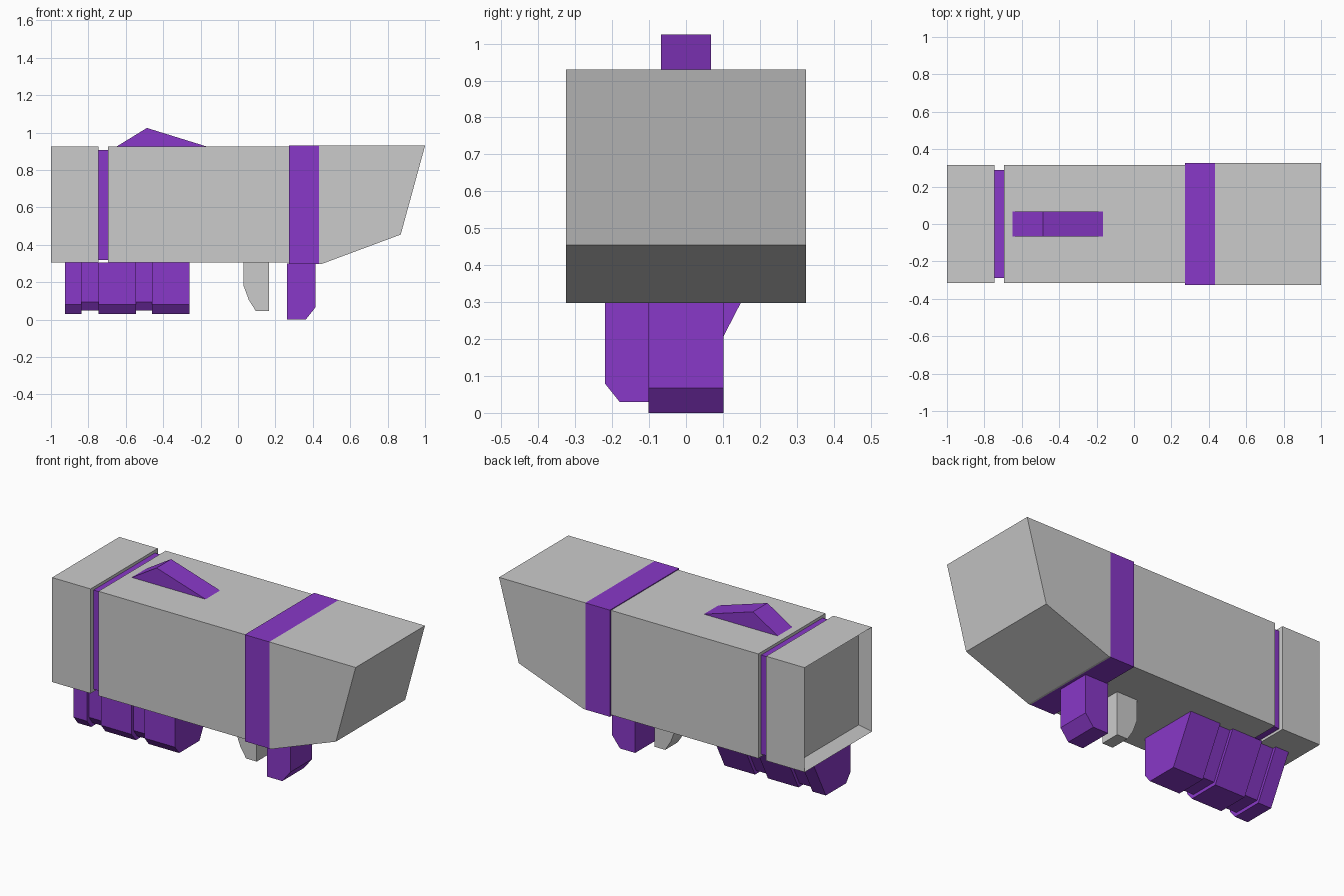
import bpy
import bmesh
from mathutils import Vector

if "Cube" in bpy.data.objects:
    bpy.data.objects.remove(bpy.data.objects["Cube"])

purple = bpy.data.materials.new("purple")
purple.diffuse_color = (0.25, 0.04, 0.58, 1)
purple.use_nodes = True
purple.node_tree.nodes["Principled BSDF"].inputs["Base Color"].default_value = purple.diffuse_color


def prism(name, profile, lo, hi, axis="y", mat=None):
    """Extrude a 2D profile: (x, z) along y, or (y, z) along x."""
    bm = bmesh.new()
    place = (lambda a, b: (a, lo, b)) if axis == "y" else (lambda a, b: (lo, a, b))
    face = bm.faces.new([bm.verts.new(place(a, b)) for a, b in profile])
    ext = bmesh.ops.extrude_face_region(bm, geom=[face])
    step = Vector((0, hi - lo, 0)) if axis == "y" else Vector((hi - lo, 0, 0))
    moved = [g for g in ext["geom"] if isinstance(g, bmesh.types.BMVert)]
    bmesh.ops.translate(bm, verts=moved, vec=step)
    bmesh.ops.recalc_face_normals(bm, faces=bm.faces[:])
    mesh = bpy.data.meshes.new(name)
    bm.to_mesh(mesh)
    bm.free()
    obj = bpy.data.objects.new(name, mesh)
    bpy.context.collection.objects.link(obj)
    if mat:
        mesh.materials.append(mat)
    return obj


def box(name, x0, x1, half_y, z0, z1, mat=None):
    return prism(name, [(x0, z0), (x1, z0), (x1, z1), (x0, z1)], -half_y, half_y, "y", mat)


# Rear block with a shallow framed recess in its end
rear = box("rear_block", -1.0, -0.747, 0.315, 0.305, 0.925)
bm = bmesh.new()
bm.from_mesh(rear.data)
end = min(bm.faces, key=lambda f: f.calc_center_median().x)
bmesh.ops.inset_region(bm, faces=[end], thickness=0.055)
bmesh.ops.translate(bm, verts=end.verts[:], vec=(0.06, 0, 0))
bm.to_mesh(rear.data)
bm.free()

# Housing: recessed ring, main body, raised band, tapered nose
box("recessed_ring", -0.747, -0.695, 0.288, 0.32, 0.908, purple)
box("main_body", -0.695, 0.272, 0.315, 0.305, 0.925)
box("front_band", 0.272, 0.433, 0.325, 0.297, 0.93, purple)
prism("nose", [(0.433, 0.297), (0.445, 0.297), (0.87, 0.455), (1.0, 0.93), (0.433, 0.93)],
      -0.325, 0.325)

# Top sight fin
prism("top_fin", [(-0.65, 0.925), (-0.165, 0.925), (-0.487, 1.025)], -0.068, 0.068, "y", purple)

# Side-canted grip: full and slimmer segments alternate along x
full = [(-0.22, 0.305), (-0.22, 0.08), (-0.18, 0.03), (0.01, 0.03), (0.152, 0.305)]
slim = [(-0.2, 0.305), (-0.2, 0.095), (-0.168, 0.05), (0.0, 0.05), (0.13, 0.305)]
stops = [-0.925, -0.838, -0.745, -0.545, -0.46, -0.26]
for i, (a, b) in enumerate(zip(stops, stops[1:])):
    prism(f"lower_grip_segment_{i + 1}", slim if i % 2 else full, a, b, "x", purple)

# Trigger and front handle
prism("trigger", [(0.03, 0.305), (0.03, 0.18), (0.058, 0.105), (0.095, 0.047),
                  (0.165, 0.047), (0.165, 0.305)], -0.06, 0.06)
prism("front_handle", [(0.262, 0.3), (0.262, 0.0), (0.362, 0.0), (0.415, 0.067), (0.415, 0.3)],
      -0.102, 0.102, "y", purple)
